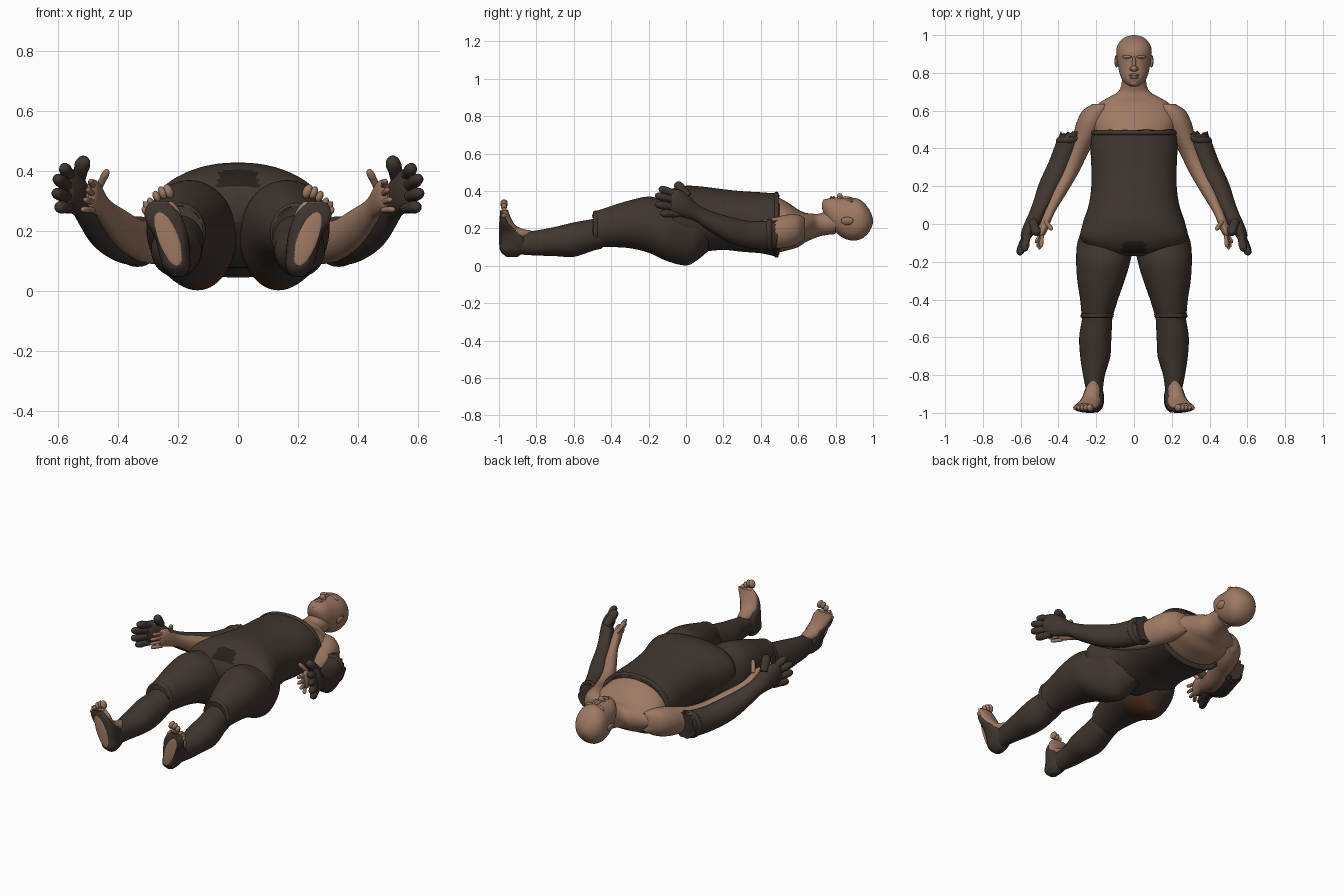
import bpy, bmesh, math, random
from mathutils import Vector as V

random.seed(4)


def mat(name, col):
    m = bpy.data.materials.new(name)
    m.diffuse_color = (*col, 1)
    return m


SKIN = mat("skin", (0.34, 0.19, 0.125))
SUIT = mat("dark_suit", (0.052, 0.037, 0.029))
SEAT = mat("rust_patch", (0.085, 0.032, 0.012))
SHADE = mat("black_patch", (0.018, 0.014, 0.011))
EYE = mat("eye", (0.36, 0.27, 0.22))
X, Y, Z = V((1, 0, 0)), V((0, 1, 0)), V((0, 0, 1))


def smooth_rows(rows, n):
    """Catmull-Rom interpolation between section rows."""
    out = []
    for i in range(len(rows) - 1):
        a, b, c, d = (rows[max(0, min(len(rows) - 1, i + k))] for k in (-1, 0, 1, 2))
        for j in range(n):
            t = j / n
            out.append([0.5 * (2 * q + (r - p) * t + (2 * p - 5 * q + 4 * r - s) * t * t
                               + (3 * q - p - 3 * r + s) * t ** 3)
                        for p, q, r, s in zip(a, b, c, d)])
    return out + [list(rows[-1])]


def loft(name, rows, u, v, material, sides=32, n=4, power=2.0, ragged=0.0):
    """Skin a tube through rows of (x, y, z, radius_u, radius_v)."""
    bm = bmesh.new()
    rings = []
    for k, r in enumerate(smooth_rows(rows, n)):
        ring = []
        for i in range(sides):
            a = 2 * math.pi * i / sides
            c, s = math.cos(a), math.sin(a)
            c = math.copysign(abs(c) ** (2 / power), c)
            s = math.copysign(abs(s) ** (2 / power), s)
            p = V(r[:3]) + u * max(r[3], .002) * c + v * max(r[4], .002) * s
            if k == 0 and ragged:
                p.y += random.uniform(-ragged, ragged)
            ring.append(bm.verts.new(p))
        rings.append(ring)
    for a, b in zip(rings, rings[1:]):
        for i in range(sides):
            j = (i + 1) % sides
            bm.faces.new((a[i], a[j], b[j], b[i]))
    bm.faces.new(rings[0])
    bm.faces.new(rings[-1])
    return finish(name, bm, material)


def finish(name, bm, material):
    bmesh.ops.recalc_face_normals(bm, faces=bm.faces)
    me = bpy.data.meshes.new(name)
    bm.to_mesh(me)
    bm.free()
    ob = bpy.data.objects.new(name, me)
    bpy.context.collection.objects.link(ob)
    me.materials.append(material)
    bpy.ops.object.select_all(action='DESELECT')
    ob.select_set(True)
    bpy.context.view_layer.objects.active = ob
    bpy.ops.object.shade_smooth_by_angle(angle=math.radians(50))
    return ob


def ball(name, c, r, material, tilt=0.0):
    """Ellipsoid, optionally tilted about the y axis."""
    bm = bmesh.new()
    bmesh.ops.create_uvsphere(bm, u_segments=20, v_segments=12, radius=1)
    ca, sa = math.cos(tilt), math.sin(tilt)
    for w in bm.verts:
        x, y, z = w.co.x * r[0], w.co.y * r[1], w.co.z * r[2]
        w.co = (c[0] + x * ca + z * sa, c[1] + y, c[2] - x * sa + z * ca)
    return finish(name, bm, material)


def digit(name, a, b, r, material):
    """Rounded finger from a to b."""
    a, b = V(a), V(b)
    d = (b - a).normalized()
    u = d.cross(V((.3, .2, .9))).normalized()
    v = d.cross(u)
    rows = [(*a.lerp(b, t), r * k, r * k) for t, k in
            ((0, 1), (.45, .95), (.65, 1.05), (.88, .85), (.97, .5), (1, .1))]
    loft(name, rows, u, v, material, sides=12, n=2)


def paint(ob, material, rule):
    ob.data.materials.append(material)
    for p in ob.data.polygons:
        if rule(p.center, p.normal):
            p.material_index = len(ob.data.materials) - 1


# Bare upper torso and neck
loft("upper_torso", [(0, y, z, a, b) for y, z, a, b in (
    (.40, .225, .20, .145), (.48, .22, .213, .15), (.55, .21, .225, .125),
    (.60, .20, .215, .10), (.64, .205, .185, .078), (.67, .21, .135, .07),
    (.70, .215, .085, .062), (.74, .225, .066, .062), (.80, .235, .066, .065))],
    X, Z, SKIN, sides=48)

# Head: rows give low and high z at each step from chin to crown
loft("head", [(0, y, (lo + hi) / 2, a, (hi - lo) / 2) for y, lo, hi, a in (
    (.728, .305, .335, .018), (.74, .27, .35, .04), (.76, .23, .36, .06),
    (.79, .19, .365, .074), (.83, .155, .362, .083), (.87, .138, .362, .09),
    (.91, .136, .362, .094), (.945, .148, .343, .088), (.975, .175, .308, .067),
    (.992, .205, .275, .04), (1.0, .23, .25, .008))], X, Z, SKIN, sides=40, power=2.15)
ball("nose_bridge", (0, .85, .358), (.011, .04, .014), SKIN)
ball("nose_tip", (0, .822, .37), (.017, .016, .018), SKIN)
ball("upper_lip", (0, .789, .364), (.027, .007, .010), SKIN)
ball("lower_lip", (0, .776, .362), (.023, .007, .010), SKIN)
ball("chin", (0, .748, .34), (.024, .018, .018), SKIN)
for s, side in ((-1, "left"), (1, "right")):
    ball(side + "_brow", (s * .036, .885, .35), (.028, .009, .016), SKIN, s * .3)
    ball(side + "_eye", (s * .036, .868, .342), (.014, .007, .012), EYE)
    ball(side + "_nostril", (s * .014, .82, .362), (.009, .011, .010), SKIN)
    ball(side + "_ear", (s * .092, .862, .24), (.010, .034, .022), SKIN, s * .3)

# Suit body
body = loft("suit_body", [(0, y, z, a, b) for y, z, a, b in (
    (.488, .22, .222, .17), (.47, .22, .225, .168), (.4, .23, .23, .163),
    (.3, .237, .226, .162), (.2, .247, .226, .162), (.1, .25, .24, .172),
    (0, .255, .272, .173), (-.08, .27, .28, .14), (-.14, .28, .20, .09),
    (-.17, .27, .10, .04))], X, Z, SUIT, sides=80, n=6, power=2.2, ragged=.006)
paint(body, SHADE, lambda c, n: -.155 < c.y < -.09 and abs(c.x) < .025 - c.y * .3 and n.z > .2)
loft("suit_neckline", [(0, y, .22, a, b) for y, a, b in (
    (.496, .214, .16), (.492, .226, .174), (.478, .228, .175), (.470, .222, .166))],
    X, Z, SUIT, sides=64, power=2.2, ragged=.006)

for s, side in ((-1, "left"), (1, "right")):
    def part(name, rows, material, u=X, v=Z, **k):
        return loft(side + "_" + name, [(s * r[0], *r[1:]) for r in rows], u, v, material, **k)

    # Thigh with seat patch, and cuff
    thigh = part("thigh", ((.10, .12, .20, .10, .12), (.125, .06, .195, .12, .165),
        (.135, 0, .19, .13, .188), (.152, -.1, .19, .148, .165), (.163, -.2, .22, .143, .15),
        (.175, -.3, .222, .125, .128), (.185, -.4, .21, .10, .11),
        (.195, -.49, .193, .082, .096)), SUIT, sides=56, n=6)
    paint(thigh, SEAT, lambda c, n: n.z < -.35 and c.z < .085
          and -.10 < c.y < .045 + .012 * math.sin(c.x * 90) and abs(c.x) < .15)
    part("thigh_cuff", ((.196, -.497, .191, .080, .092), (.196, -.493, .192, .086, .1),
        (.194, -.478, .195, .087, .1), (.193, -.47, .196, .082, .095)), SUIT, ragged=.006)

    # Lower leg
    shin = part("lower_leg", ((.195, -.45, .18, .075, .088), (.195, -.5, .165, .08, .085),
        (.205, -.6, .14, .085, .092), (.205, -.7, .13, .08, .078), (.212, -.8, .122, .058, .067),
        (.21, -.88, .12, .045, .06), (.21, -.94, .12, .042, .055)), SUIT)

    # Bare foot standing up on its heel, with toes
    part("foot", ((.205, -.93, .09, .035, .05), (.212, -.925, .14, .044, .062),
        (.225, -.94, .19, .05, .048), (.24, -.955, .23, .056, .033),
        (.255, -.965, .27, .06, .023), (.268, -.967, .298, .05, .016)), SKIN, u=X, v=Y)
    part("instep", ((.215, -.83, .178, .012, .012), (.217, -.86, .17, .034, .024),
        (.222, -.90, .175, .042, .034), (.232, -.94, .20, .045, .035)), SKIN)
    for i in range(5):
        r = .020 - .0022 * i
        ball(f"{side}_toe_{i + 1}", (s * (.232 + .02 * i), -.973, .332 - .004 * i * i),
             (r * .8, r, r * 1.25), SKIN, s * .4)
    part("shoe", ((.20, -.93, .048, .02, .03), (.205, -.928, .08, .045, .065),
        (.213, -.92, .13, .052, .074), (.222, -.942, .18, .056, .052),
        (.24, -.966, .22, .063, .029), (.255, -.976, .26, .058, .02),
        (.265, -.98, .295, .032, .014)), SUIT, u=X, v=Y, power=2.5)
    ball(side + "_sole", (s * .233, -.994, .175), (.034, .006, .098), SKIN, s * .36)

    # Bare arm and hand
    part("arm", ((.17, .635, .20, .05, .055), (.20, .60, .195, .072, .078),
        (.225, .54, .185, .078, .088), (.255, .47, .175, .068, .083),
        (.30, .38, .165, .06, .073), (.345, .28, .178, .056, .065),
        (.395, .18, .215, .048, .058), (.437, .09, .258, .034, .044),
        (.458, .04, .286, .028, .042), (.475, -.01, .312, .026, .055),
        (.487, -.05, .32, .02, .05), (.49, -.065, .32, .01, .035)), SKIN)
    for i, tip in enumerate(((.435, -.03, .405), (.492, -.125, .368), (.502, -.135, .338),
                             (.512, -.125, .305), (.522, -.10, .272))):
        base = (.465, .01, .345) if i == 0 else (.485, -.045, .375 - .026 * i)
        digit(f"{side}_finger_{i + 1}", (s * base[0], *base[1:]), (s * tip[0], *tip[1:]),
              .0125 if i == 0 else .0105, SKIN)

    # Sleeve and glove sitting outside the arm
    part("sleeve", ((.325, .478, .165, .066, .078), (.345, .43, .163, .068, .077),
        (.385, .33, .168, .066, .073), (.437, .22, .198, .064, .068),
        (.482, .12, .243, .051, .055), (.515, .055, .285, .042, .05),
        (.54, .0, .322, .042, .068), (.563, -.05, .338, .036, .07),
        (.575, -.08, .338, .022, .055)), SUIT, ragged=.018)
    part("sleeve_cuff", ((.328, .462, .165, .066, .078), (.332, .455, .165, .075, .084),
        (.34, .44, .164, .074, .083), (.345, .43, .164, .066, .076)), SUIT, ragged=.015)
    for i, tip in enumerate(((.512, -.055, .445), (.582, -.145, .415), (.608, -.165, .378),
                             (.612, -.163, .328), (.602, -.135, .280))):
        base = (.535, .01, .37) if i == 0 else (.562, -.045, .415 - .034 * i)
        digit(f"{side}_glove_finger_{i + 1}", (s * base[0], *base[1:]), (s * tip[0], *tip[1:]),
              .025 if i == 0 else .021, SUIT)
